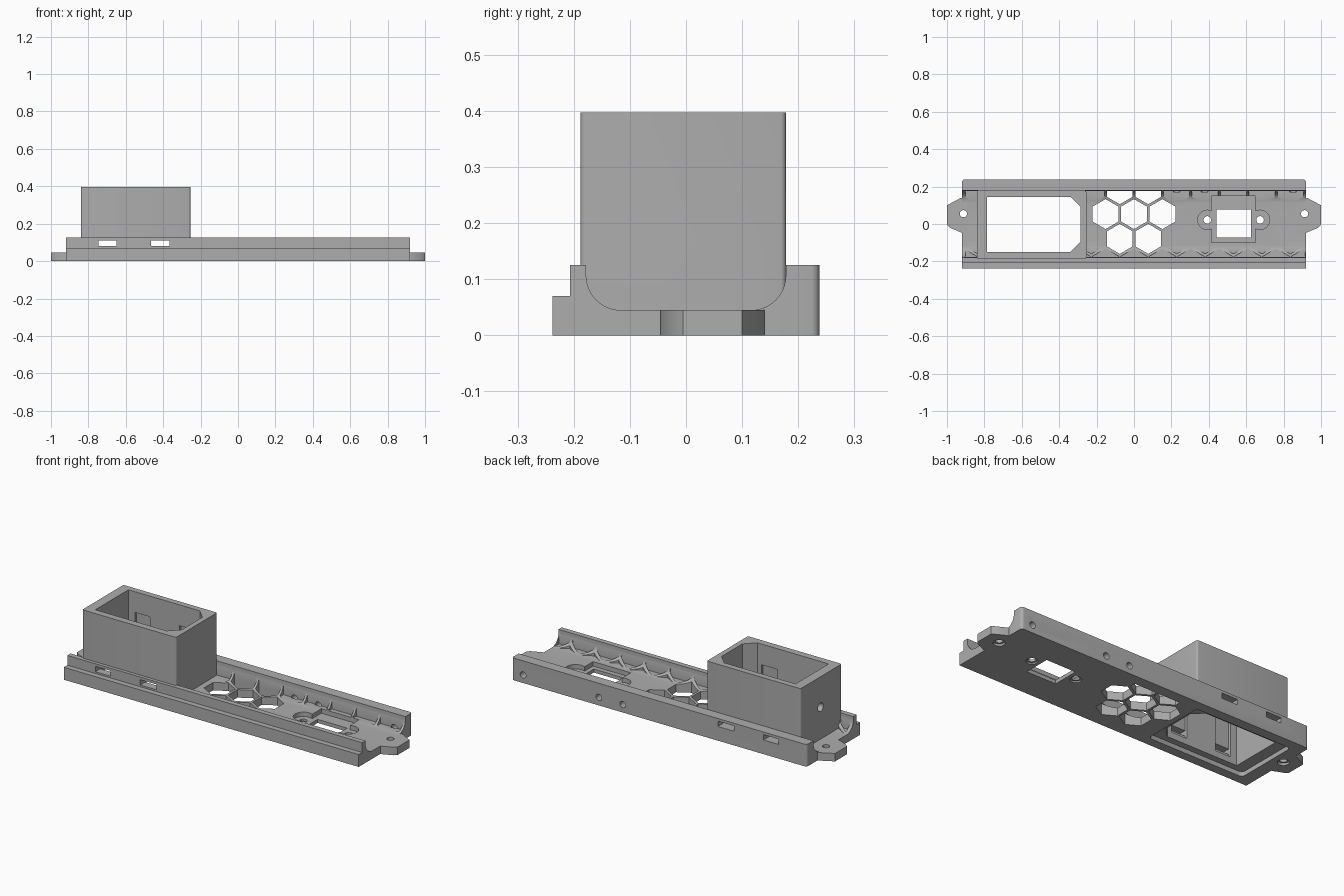
import bpy, bmesh
from math import sin, cos, pi

cube = bpy.data.objects.get("Cube")
if cube:
    bpy.data.objects.remove(cube, do_unlink=True)

grey = bpy.data.materials.new("plain_grey")
grey.use_nodes = True
grey.diffuse_color = (0.42, 0.42, 0.42, 1)
grey.node_tree.nodes["Principled BSDF"].inputs["Base Color"].default_value = grey.diffuse_color


def prisms(name, outlines, lo, hi, axis="z"):
    """One object holding an extruded prism for each outline."""
    place = {"x": lambda a, b, t: (t, a, b),
             "y": lambda a, b, t: (a, t, b),
             "z": lambda a, b, t: (a, b, t)}[axis]
    bm = bmesh.new()
    for pts in outlines:
        low = [bm.verts.new(place(a, b, lo)) for a, b in pts]
        high = [bm.verts.new(place(a, b, hi)) for a, b in pts]
        bm.faces.new(low)
        bm.faces.new(high)
        for i in range(len(pts)):
            j = (i + 1) % len(pts)
            bm.faces.new((low[i], low[j], high[j], high[i]))
    bmesh.ops.recalc_face_normals(bm, faces=bm.faces)
    mesh = bpy.data.meshes.new(name)
    bm.to_mesh(mesh)
    bm.free()
    mesh.materials.append(grey)
    ob = bpy.data.objects.new(name, mesh)
    bpy.context.collection.objects.link(ob)
    return ob


def arc(cx, cy, r, start, end, n=10):
    return [(cx + r * cos(start + (end - start) * i / n),
             cy + r * sin(start + (end - start) * i / n)) for i in range(n + 1)]


def circle(cx, cy, r, n=24):
    return arc(cx, cy, r, 0, 2 * pi, n)[:-1]


def rect(x0, x1, y0, y1):
    return [(x0, y0), (x1, y0), (x1, y1), (x0, y1)]


def rounded(x0, x1, y0, y1, r):
    return (arc(x0 + r, y0 + r, r, pi, 1.5 * pi, 5) + arc(x1 - r, y0 + r, r, 1.5 * pi, 2 * pi, 5)
            + arc(x1 - r, y1 - r, r, 0, pi / 2, 5) + arc(x0 + r, y1 - r, r, pi / 2, pi, 5))


def combine(target, tool, operation):
    mod = target.modifiers.new(operation.lower(), "BOOLEAN")
    mod.operation, mod.object, mod.solver = operation, tool, "EXACT"
    bpy.context.view_layer.objects.active = target
    bpy.ops.object.modifier_apply(modifier=mod.name)
    bpy.data.objects.remove(tool, do_unlink=True)


def cut(target, outlines, lo, hi, axis="z"):
    combine(target, prisms("cutter", outlines, lo, hi, axis), "DIFFERENCE")


FLOOR, RAIL, HALF, WALL, R = 0.045, 0.125, 0.238, 0.178, 0.062

# Channel with coved inner walls and a stepped front rail
profile = [(-HALF, 0), (HALF, 0), (HALF, RAIL), (WALL, RAIL)]
profile += arc(WALL - R, FLOOR + R, R, 0, -pi / 2)
profile += arc(R - WALL, FLOOR + R, R, -pi / 2, -pi)
profile += [(-WALL, RAIL), (-0.207, RAIL), (-0.207, 0.07), (-HALF, 0.07)]
body = prisms("channel_tray", [profile], -0.92, 0.92, "x")

# Round the two back corners
plan = [(-0.92, -0.3), (0.92, -0.3)]
plan += arc(0.905, HALF - 0.015, 0.015, 0, pi / 2, 5) + arc(-0.905, HALF - 0.015, 0.015, pi / 2, pi, 5)
combine(body, prisms("plan", [plan], -0.1, 0.3), "INTERSECT")

# Honeycomb: scallops in the coves, and seven openings through the floor
PITCH, ROW = 0.152, 0.1325


def hexagon(col, row):
    cx, cy = (col + (row % 2) / 2) * PITCH, 0.053 + row * ROW
    return [(cx + 0.08 * sin(k * pi / 3), cy + 0.08 * cos(k * pi / 3)) for k in range(6)]


def honeycomb(cells, z0):
    comb = prisms("honeycomb", [hexagon(c, r) for c, r in cells], z0, 0.11)
    clip = prisms("clip", [rect(-0.9, 0.915, -0.176, 0.177)], -0.2, 0.3)
    combine(comb, clip, "INTERSECT")
    combine(body, comb, "DIFFERENCE")


honeycomb([(c, r) for r in (-2, -1, 1) for c in range(-6, 7)], FLOOR + 0.0008)
honeycomb([(-1, 0), (0, 0), (1, 0), (-1, -1), (0, -1), (-1, 1), (0, 1)], -0.1)

# Mounting tabs at both ends
for s in (-1, 1):
    tab = [(s * 0.9, -0.045), (s * 0.925, -0.045), (s * 0.985, -0.02), (s, -0.005),
           (s, 0.1), (s * 0.985, 0.108), (s * 0.925, 0.14), (s * 0.9, 0.14)]
    combine(body, prisms("tab", [tab], 0, FLOOR), "UNION")
    cut(body, [circle(s * 0.912, 0.055, 0.019)], -0.1, 0.1)
    cut(body, [circle(s * 0.912, 0.055, 0.03)], -0.1, 0.012)

# Tall socket housing with its shaft and the recess underneath
combine(body, prisms("housing", [rounded(-0.84, -0.255, -0.188, WALL + 0.0005, 0.01)], 0.02, 0.397), "UNION")
shaft = [(-0.785, -0.15), (-0.34, -0.15), (-0.285, -0.095),
         (-0.285, 0.09), (-0.34, 0.145), (-0.785, 0.145)]
cut(body, [shaft], -0.1, 0.5)
cut(body, [rounded(-0.85, -0.25, -0.186, 0.182, 0.02)], -0.1, 0.025)

# Clip grooves inside the housing, and the slots that open through the rails
columns = [(-0.745, -0.65), (-0.465, -0.365)]
cut(body, [rect(a, b, 0.06, 0.28) for a, b in columns], -0.164, 0.158, "y")
cut(body, [rect(a, b, 0.08, 0.11) for a, b in columns], -0.3, 0.3, "y")
cut(body, [circle(0, 0.225, 0.024)], -0.9, -0.75, "x")

# Screw holes in the back rail
cut(body, [circle(x, 0.045, 0.018) for x in (0.85, 0.377, 0.228)], 0.17, 0.3, "y")

# Small connector seat: sunken plate, two round lobes, window and screw holes
cut(body, [rect(0.415, 0.65, -0.1, 0.15)], 0.02, 0.1)
for x in (0.392, 0.674):
    cut(body, [circle(x, 0.022, 0.052)], 0.02, 0.1)
    cut(body, [circle(x, 0.022, 0.02)], -0.1, 0.1)
    cut(body, [circle(x, 0.022, 0.03)], -0.1, 0.008)
cut(body, [rect(0.442, 0.626, -0.073, 0.078)], -0.1, 0.1)

# Smooth the curved walls, keep the edges crisp
bpy.ops.object.select_all(action="DESELECT")
body.select_set(True)
bpy.context.view_layer.objects.active = body
bpy.ops.object.shade_smooth_by_angle(angle=pi / 6)
